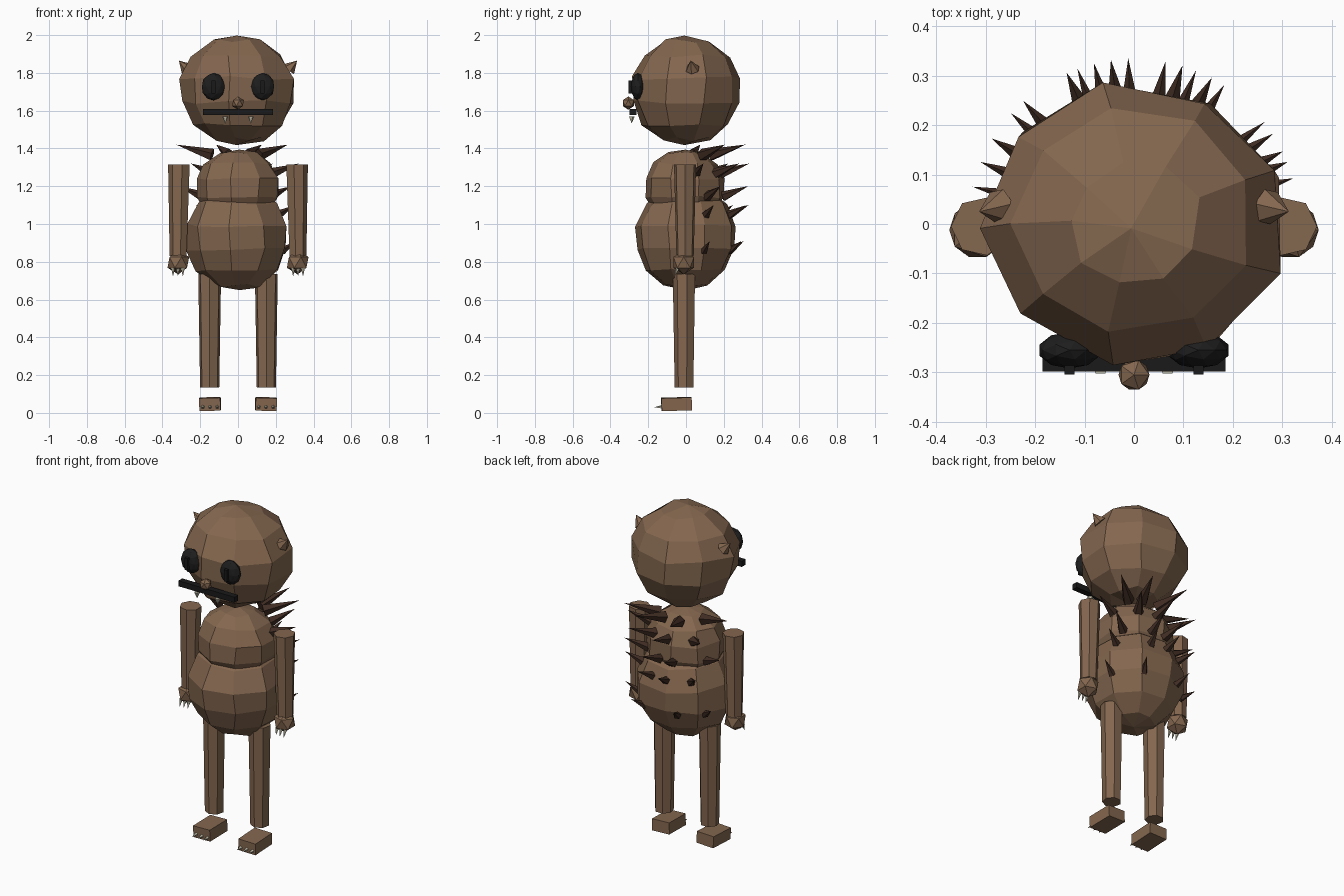
import bpy, math, random
from mathutils import Vector, Euler

random.seed(4)
cube = bpy.data.objects.get("Cube")
if cube:
    bpy.data.objects.remove(cube, do_unlink=True)


def material(name, r, g, b):
    m = bpy.data.materials.new(name)
    m.use_nodes = True
    m.diffuse_color = (r, g, b, 1)
    m.node_tree.nodes["Principled BSDF"].inputs["Base Color"].default_value = (r, g, b, 1)
    return m


FUR = material("brown fur", 0.23, 0.135, 0.078)
SPIKE = material("dark brown spike", 0.052, 0.026, 0.017)
EYE = material("charcoal eye", 0.013, 0.013, 0.013)
BLACK = material("black", 0.01, 0.01, 0.01)
IVORY = material("ivory claw", 0.6, 0.57, 0.44)


def finish(name, mat):
    ob = bpy.context.object
    ob.name = name
    ob.data.materials.append(mat)
    return ob


def ball(name, loc, size, mat, jitter=0.0):
    """Nine-sided sphere with slightly uneven corners."""
    bpy.ops.mesh.primitive_uv_sphere_add(segments=9, ring_count=7, radius=1, location=loc)
    ob = finish(name, mat)
    for v in ob.data.vertices:
        a = Vector((-v.co.x, -v.co.y, v.co.z))
        # put one corner exactly on the right side
        a.rotate(Euler((0, 0, SPIN)))
        v.co = Vector(a[i] * size[i] for i in range(3))
        v.co += Vector(random.uniform(-jitter, jitter) for i in range(3))
    return ob


def gem(name, loc, size, mat, detail=1):
    bpy.ops.mesh.primitive_ico_sphere_add(subdivisions=detail, radius=1, location=loc)
    ob = finish(name, mat)
    for v in ob.data.vertices:
        v.co = Vector(v.co[i] * size[i] for i in range(3))
    return ob


def box(name, loc, size, mat, turn=(0, 0, 0)):
    bpy.ops.mesh.primitive_cube_add(size=1, location=loc, rotation=turn)
    ob = finish(name, mat)
    for v in ob.data.vertices:
        v.co = Vector(v.co[i] * size[i] for i in range(3))
    return ob


def taper(name, start, end, r1, r2, sides, mat):
    """Cone or tapered post running from start to end."""
    start, end = Vector(start), Vector(end)
    axis = end - start
    bpy.ops.mesh.primitive_cone_add(vertices=sides, radius1=r1, radius2=r2,
                                    depth=axis.length, location=(start + end) / 2)
    ob = finish(name, mat)
    ob.rotation_euler = axis.to_track_quat('Z', 'Y').to_euler()
    return ob


# The primitive starts its first corner on the x or y axis; find the turn to -x
bpy.ops.mesh.primitive_uv_sphere_add(segments=9, ring_count=7, radius=1)
probe = bpy.context.object
corner = max(probe.data.vertices, key=lambda v: v.co.xy.length)
SPIN = -math.atan2(corner.co.y, corner.co.x)
bpy.data.objects.remove(probe, do_unlink=True)

# Head and body
ball("head", (0, 0, 1.71), (0.312, 0.295, 0.29), FUR, 0.011)
ball("chest", (0, -0.005, 1.19), (0.228, 0.215, 0.21), FUR, 0.007)
ball("belly", (0, 0, 0.93), (0.278, 0.275, 0.285), FUR, 0.009)

# Face
gem("nose", (0, -0.305, 1.64), (0.035,) * 3, FUR)
box("mouth", (0, -0.28, 1.593), (0.37, 0.036, 0.033), BLACK)

for s, side in ((1, "left"), (-1, "right")):
    gem(side + "_eye", (0.13 * s, -0.255, 1.727), (0.064, 0.037, 0.073), EYE, 2)
    box(side + "_pupil", (0.13 * s, -0.292, 1.725), (0.02, 0.025, 0.07), BLACK)
    taper(side + "_fang", (0.068 * s, -0.288, 1.57), (0.068 * s, -0.288, 1.532),
          0.017, 0, 5, IVORY)
    taper(side + "_ear", (0.27 * s, 0.035, 1.82), (0.313 * s, 0.025, 1.865),
          0.038, 0, 6, FUR)

    # Arm and hand
    taper(side + "_arm", (0.315 * s, -0.005, 0.83), (0.31 * s, -0.005, 1.315),
          0.047, 0.06, 7, FUR)
    gem(side + "_hand", (0.316 * s, -0.012, 0.797), (0.064,) * 3, FUR)
    for i in (-1, 0, 1):
        x = (0.318 + 0.026 * i) * s
        taper(side + "_hand_claw", (x, -0.045, 0.765), (x, -0.06, 0.722),
              0.011, 0, 5, IVORY)

    # Leg and foot
    taper(side + "_leg", (0.15 * s, -0.008, 0.135), (0.15 * s, -0.008, 0.735),
          0.052, 0.062, 7, FUR)
    box(side + "_foot", (0.148 * s, -0.05, 0.047), (0.112, 0.16, 0.068), FUR,
        (0.03, 0.03 * s, 0.02 * s))
    for i in (-1, 0, 1):
        x = (0.148 + 0.038 * i) * s
        taper(side + "_foot_claw", (x, -0.12, 0.032), (x, -0.168, 0.03),
              0.012, 0, 5, IVORY)

# Back spikes: rows of (tip height, base distance, base radius, angles)
rows = [
    (1.42, 0.14, 0.034, (38, 68, 110, 167)),
    (1.32, 0.18, 0.031, (16, 57, 92, 138)),
    (1.20, 0.20, 0.028, (33, 79, 104, 158)),
    (1.10, 0.23, 0.025, (26, 73, 98, 132)),
    (0.91, 0.25, 0.022, (22, 62, 114, 149)),
]
for height, inner, radius, angles in rows:
    for a in angles:
        d = Vector((math.cos(math.radians(a)), math.sin(math.radians(a)), 0))
        up = Vector((0, 0, height))
        rise = Vector((0, 0, 0.055))
        taper("back_spike", d * inner + up - rise, d * 0.335 + up, radius, 0, 5, SPIKE)
